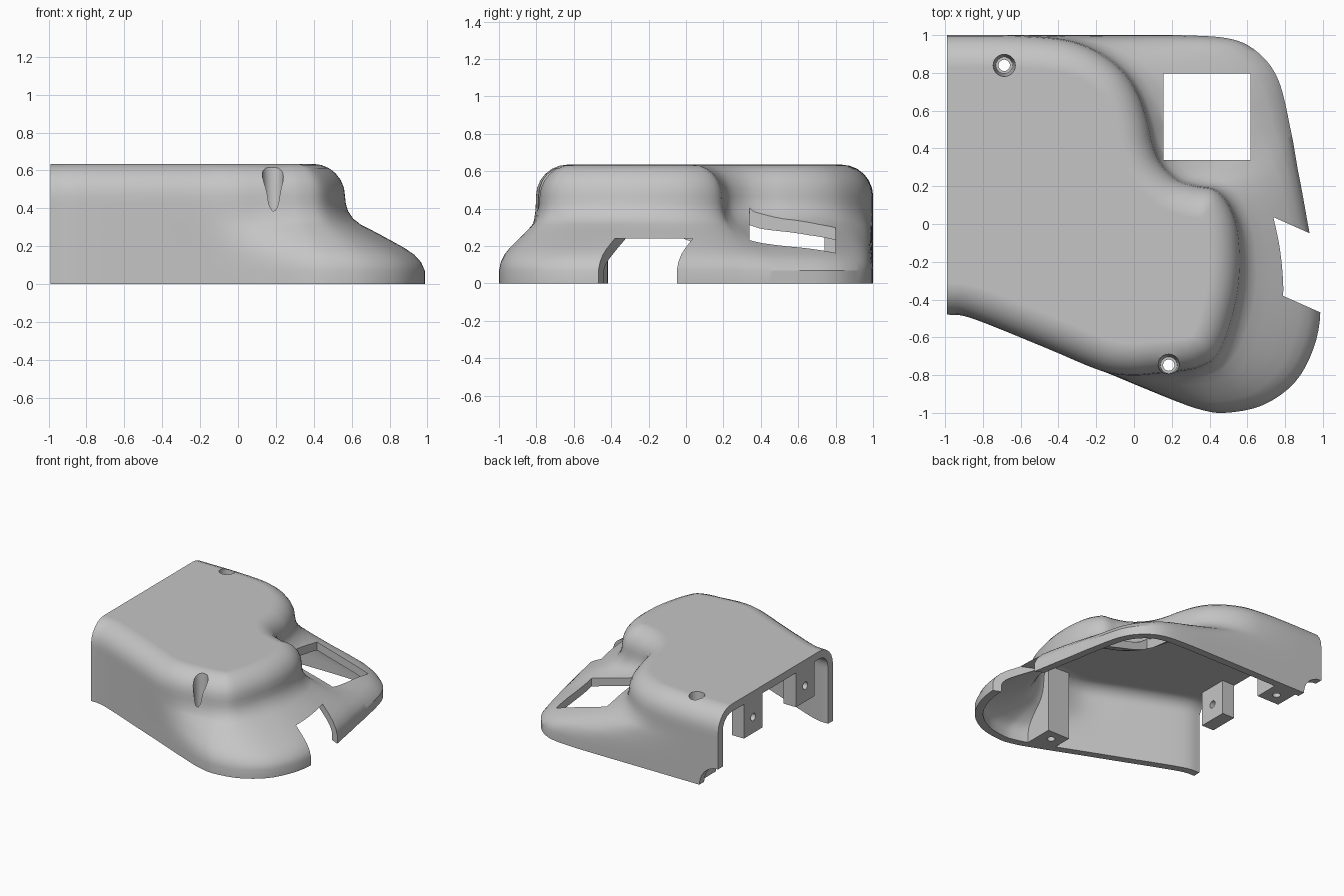
import bpy, bmesh, math
from mathutils import Vector

cube = bpy.data.objects.get("Cube")
if cube:
    bpy.data.objects.remove(cube)

gray = bpy.data.materials.new("plain gray")
gray.use_nodes = True
gray.diffuse_color = (0.56, 0.56, 0.56, 1)
gray.node_tree.nodes["Principled BSDF"].inputs["Base Color"].default_value = (0.56, 0.56, 0.56, 1)

# Footprint point, then the matching point on the upper wall
OUTLINE = [
    (-.99, -.48, -.99, -.48), (-.9, -.487, -.9, -.487), (-.75, -.54, -.75, -.54),
    (-.45, -.663, -.45, -.663), (-.15, -.785, -.18, -.775), (.05, -.868, -.02, -.802),
    (.22, -.937, .12, -.792), (.35, -.982, .25, -.778), (.48, -1, .34, -.76),
    (.68, -.96, .43, -.71), (.85, -.84, .49, -.6), (.95, -.66, .537, -.44),
    (.987, -.46, .56, -.3), (.965, -.22, .564, -.15), (.928, -.04, .545, 0),
    (.89, .17, .495, .115), (.865, .3, .425, .183), (.845, .42, .325, .203),
    (.825, .52, .225, .238), (.8, .64, .145, .32), (.765, .76, .103, .42),
    (.705, .86, .073, .55), (.605, .945, .023, .69), (.485, .985, -.057, .81),
    (.3, .998, -.18, .905), (.1, 1, -.32, .965), (-.2, 1, -.48, .99),
    (-.6, 1, -.7, 1), (-.99, 1, -.99, 1)]
# Height and blend from footprint to upper wall
FLARE = [(0, 0), (.07, 0), (.115, .045), (.155, .13), (.19, .25), (.235, .44),
         (.28, .64), (.315, .8), (.345, .895), (.385, .96), (.425, .99)]
HEIGHT, FILLET = .635, .17


def spline(points, steps=4):
    pts = [Vector(p) for p in points]
    pts = [pts[0] * 2 - pts[1]] + pts + [pts[-1] * 2 - pts[-2]]
    out = []
    for a, b, c, d in zip(pts, pts[1:], pts[2:], pts[3:]):
        for i in range(steps):
            t = i / steps
            out.append((b * 2 + (c - a) * t + (a * 2 - b * 5 + c * 4 - d) * t * t
                        + (b * 3 - a - c * 3 + d) * t ** 3) / 2)
    return out + [pts[-2]]


def inward_normals(path):
    n = len(path)
    raw = []
    for i in range(n):
        t = (path[min(i + 1, n - 1)] - path[max(i - 1, 0)]).normalized()
        raw.append(Vector((-t.y, t.x)))
    out = [sum(raw[max(i - 3, 0):i + 4], Vector((0, 0))).normalized() for i in range(n)]
    out[0], out[-1] = Vector((0, 1)), Vector((0, -1))
    return out


def finish(name, bm):
    bmesh.ops.recalc_face_normals(bm, faces=bm.faces[:])
    mesh = bpy.data.meshes.new(name)
    bm.to_mesh(mesh)
    bm.free()
    mesh.materials.append(gray)
    ob = bpy.data.objects.new(name, mesh)
    bpy.context.collection.objects.link(ob)
    return ob


def cover(name, solid):
    samples = spline(OUTLINE)
    foot = [Vector(s[:2]) for s in samples]
    wall = [Vector(s[2:]) for s in samples]
    normals = inward_normals(wall)
    rows = [[(*f.lerp(w, k), z) for f, w in zip(foot, wall)] for z, k in FLARE]
    for i in range(7):
        a = math.pi / 2 * i / 6
        rows.append([(*(w + n * FILLET * (1 - math.cos(a))), HEIGHT - FILLET * (1 - math.sin(a)))
                     for w, n in zip(wall, normals)])
    bm = bmesh.new()
    grid = [[bm.verts.new(p) for p in row] for row in rows]
    for lo, hi in zip(grid, grid[1:]):
        for i in range(len(lo) - 1):
            bm.faces.new((lo[i], lo[i + 1], hi[i + 1], hi[i]))
    bm.faces.new(grid[-1])
    if solid:
        bm.faces.new(grid[0][::-1])
        bm.faces.new([r[0] for r in grid] + [r[-1] for r in reversed(grid)])
    ob = finish(name, bm)
    if max(ob.data.polygons, key=lambda p: p.center.z).normal.z < 0:
        ob.data.flip_normals()
    return ob


def box(name, lo, hi):
    bm = bmesh.new()
    bmesh.ops.create_cube(bm, size=1)
    for v in bm.verts:
        v.co = Vector([l + (h - l) * (c + .5) for l, h, c in zip(lo, hi, v.co)])
    return finish(name, bm)


def cone(name, r1, r2, depth, loc, rot=(0, 0, 0)):
    bm = bmesh.new()
    bmesh.ops.create_cone(bm, cap_ends=True, segments=24, radius1=r1, radius2=r2, depth=depth)
    ob = finish(name, bm)
    ob.location, ob.rotation_euler = loc, rot
    return ob


def apply(ob, kind, **settings):
    mod = ob.modifiers.new(kind.title(), kind)
    for key, value in settings.items():
        setattr(mod, key, value)
    bpy.context.view_layer.update()
    with bpy.context.temp_override(object=ob, active_object=ob, selected_objects=[ob]):
        bpy.ops.object.modifier_apply(modifier=mod.name)


def combine(ob, other, operation="DIFFERENCE"):
    apply(ob, "BOOLEAN", object=other, operation=operation, solver="EXACT")


# Hollow cover
shell = cover("cover_shell", False)
apply(shell, "SOLIDIFY", thickness=.062, offset=-1, use_even_offset=True)
helpers = []

# Square window, angled side notch and rounded cut in the back wall
window = box("window_cutter", (.156, .34, -.2), (.616, .798, 1))
notch = box("notch_cutter", (-.4, -.18, -.2), (.3, .18, .24))
notch.location, notch.rotation_euler = (.957, -.258, 0), (0, 0, math.radians(-24))
scallop = cone("scallop_cutter", .17, .17, .3, (-.99, 1, 0), (math.pi / 2, 0, 0))
for cutter in (window, notch, scallop):
    combine(shell, cutter)
    helpers.append(cutter)

# Screw posts trimmed to the cover, with tapered screw holes
envelope = cover("post_trimmer", True)
envelope.scale = (.98, .98, .98)
helpers.append(envelope)
parts = [shell]
for name, x, y, front, back in (("front_screw_post", .184, -.747, .25, .09),
                                ("back_screw_post", -.687, .84, .1, .15)):
    post = box(name, (x - .1, y - front, 0), (x + .1, y + back, .63))
    combine(post, envelope, "INTERSECT")
    bore = cone("bore_cutter", .03, .03, 2, (x, y, .3))
    sink = cone("sink_cutter", .044, .06, .31, (x, y, .5))
    for target in (shell, post):
        combine(target, bore)
        combine(target, sink)
    helpers += [bore, sink]
    parts.append(post)

# Drilled lugs hanging inside the open end
for name, y in (("front_lug", -.13), ("back_lug", .54)):
    lug = box(name, (-.985, y - .12, .29), (-.875, y + .12, .61))
    drill = cone("drill_cutter", .03, .03, 1, (-.93, y, .42), (0, math.pi / 2, 0))
    combine(lug, drill)
    helpers.append(drill)
    parts.append(lug)

for ob in helpers:
    bpy.data.objects.remove(ob)

# Smooth curves, crisp cut edges
for ob in parts:
    bpy.ops.object.select_all(action="DESELECT")
    ob.select_set(True)
    bpy.context.view_layer.objects.active = ob
    bpy.ops.object.shade_smooth_by_angle(angle=math.radians(30))
    ob.modifiers.new("Even shading", "WEIGHTED_NORMAL").keep_sharp = True
